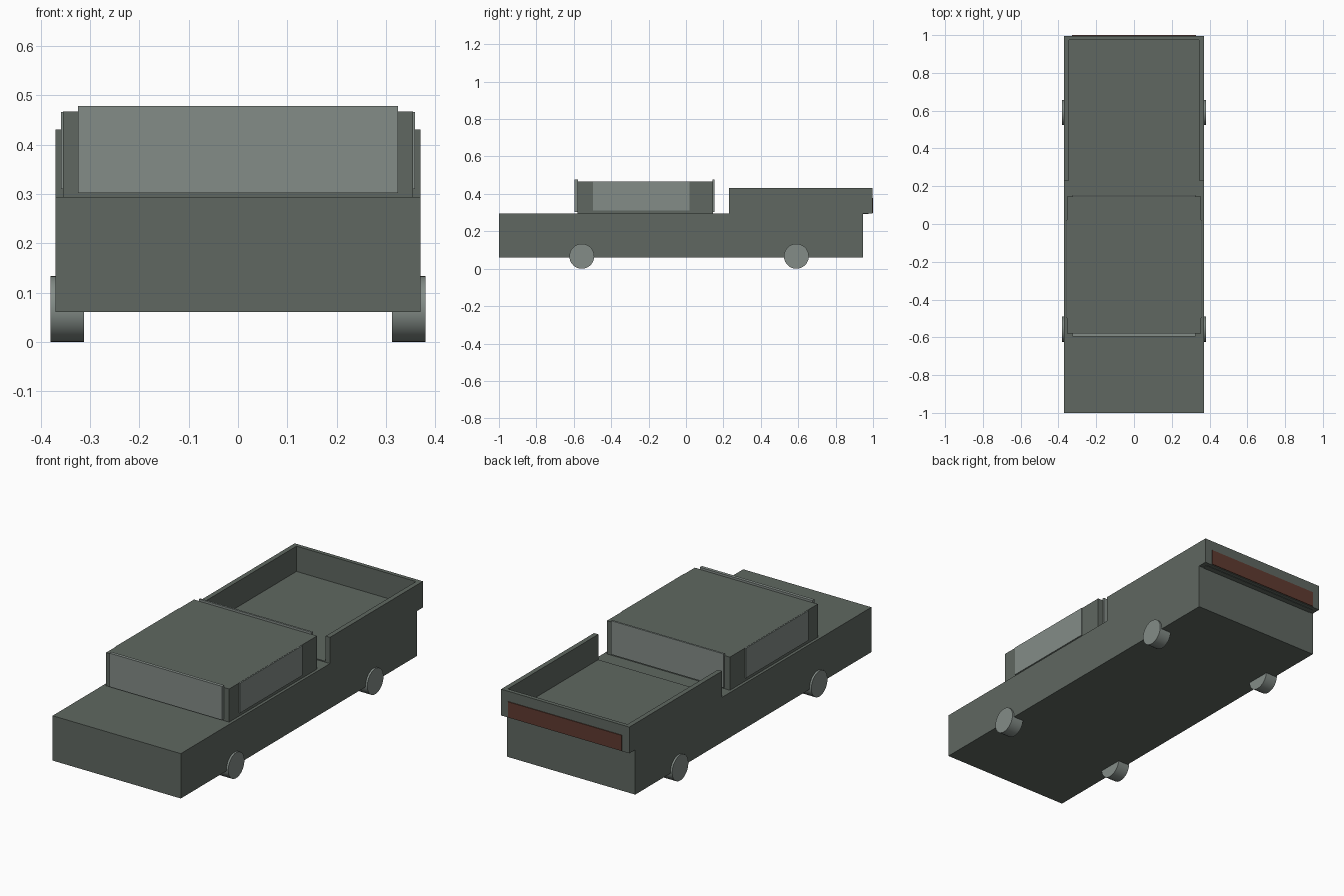
import bpy
import math

cube = bpy.data.objects.get("Cube")
if cube:
    bpy.data.objects.remove(cube, do_unlink=True)


def material(name, rgb):
    m = bpy.data.materials.new(name)
    m.use_nodes = True
    m.diffuse_color = (*rgb, 1)
    m.node_tree.nodes["Principled BSDF"].inputs["Base Color"].default_value = (*rgb, 1)
    return m


PAINT = material("grey_green_paint", (0.115, 0.137, 0.119))
LIGHT = material("pale_grey", (0.23, 0.265, 0.245))
RED = material("dark_red", (0.115, 0.043, 0.030))


def box(name, x, y, z, mat):
    """Box from (min, max) ranges on each axis."""
    ranges = (x, y, z)
    bpy.ops.mesh.primitive_cube_add(size=1, location=[sum(r) / 2 for r in ranges])
    ob = bpy.context.object
    ob.name = name
    ob.scale = [r[1] - r[0] for r in ranges]
    bpy.ops.object.transform_apply(location=False, rotation=False, scale=True)
    ob.data.materials.append(mat)
    return ob


# Lower body and cab
box("body", (-0.37, 0.37), (-1, 0.947), (0.06, 0.294), PAINT)
box("cab", (-0.355, 0.355), (-0.58, 0.145), (0.294, 0.467), PAINT)

# Front and rear glass stand slightly above the roof
box("windshield", (-0.325, 0.325), (-0.595, -0.578), (0.302, 0.478), LIGHT)
box("rear_window", (-0.325, 0.325), (0.143, 0.153), (0.302, 0.478), LIGHT)

# Cargo bed, open towards the cab
box("bed_floor", (-0.345, 0.345), (0.23, 0.976), (0.292, 0.299), PAINT)
box("tailgate", (-0.37, 0.37), (0.975, 0.996), (0.294, 0.431), PAINT)
box("tailgate_panel", (-0.328, 0.328), (0.994, 1.0), (0.297, 0.378), RED)

# Mirrored side parts
for side, s in (("left", 1), ("right", -1)):
    def span(a, b):
        return sorted((s * a, s * b))

    box(side + "_window", span(0.352, 0.359), (-0.497, 0.02), (0.31, 0.466), LIGHT)
    box(side + "_bed_wall", span(0.345, 0.37), (0.23, 0.976), (0.294, 0.431), PAINT)
    for end, y in (("front", -0.557), ("rear", 0.59)):
        bpy.ops.mesh.primitive_cylinder_add(
            vertices=48, radius=0.0665, depth=0.068,
            location=(s * 0.346, y, 0.0665), rotation=(0, math.pi / 2, 0))
        wheel = bpy.context.object
        wheel.name = f"{side}_{end}_wheel"
        wheel.data.materials.append(LIGHT)
        bpy.ops.object.shade_smooth_by_angle(angle=math.radians(30))
